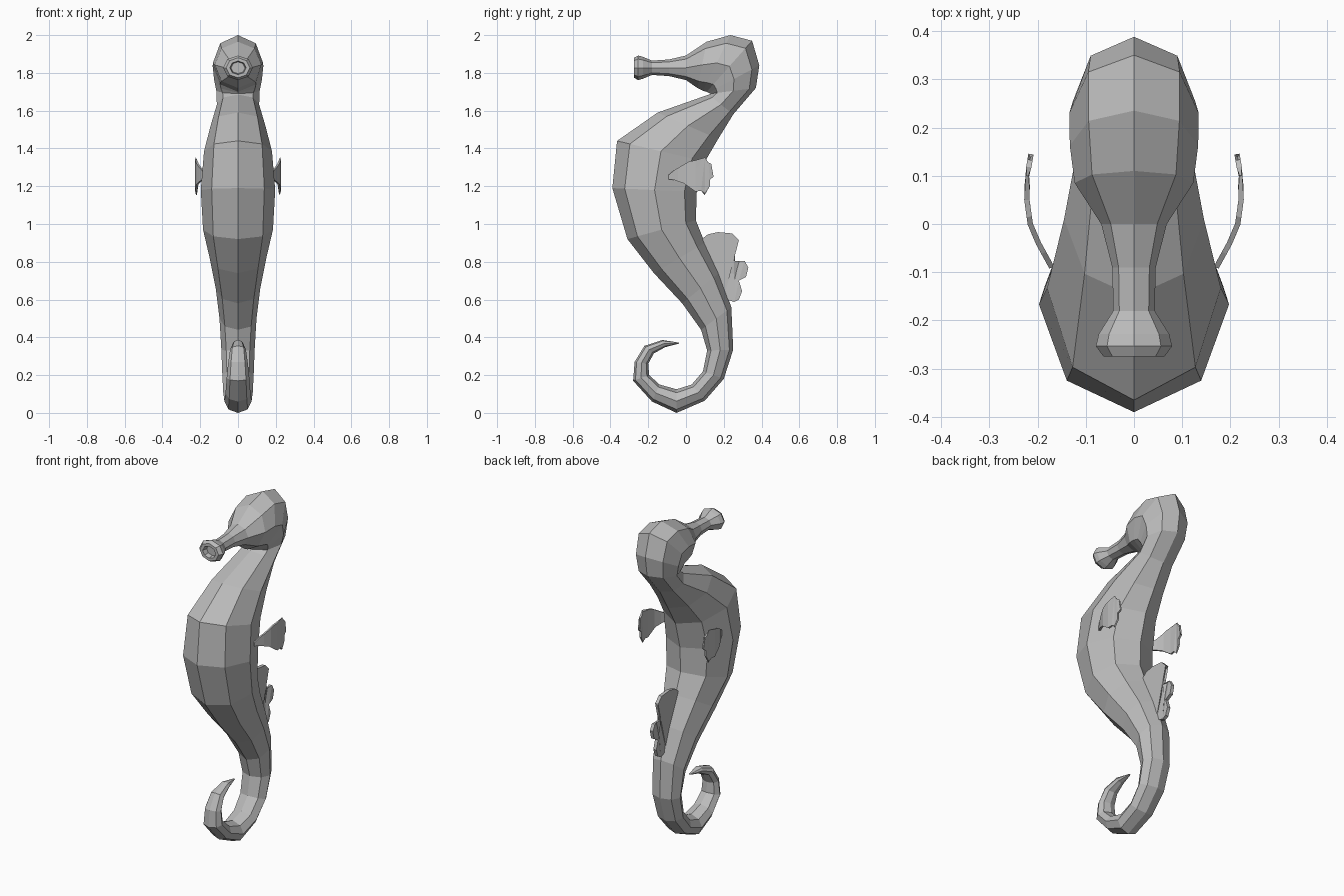
import bpy, bmesh, math

if "Cube" in bpy.data.objects:
    bpy.data.objects.remove(bpy.data.objects["Cube"])

grey = bpy.data.materials.new("soft_grey")
grey.diffuse_color = (0.5, 0.5, 0.5, 1)
grey.use_nodes = True
grey.node_tree.nodes["Principled BSDF"].inputs["Base Color"].default_value = grey.diffuse_color


def finish(name, bm):
    bmesh.ops.recalc_face_normals(bm, faces=bm.faces[:])
    mesh = bpy.data.meshes.new(name)
    bm.to_mesh(mesh)
    bm.free()
    mesh.materials.append(grey)
    obj = bpy.data.objects.new(name, mesh)
    bpy.context.collection.objects.link(obj)
    return obj


def loft(name, rings):
    """Skin eight-sided rings given as belly y, z / back y, z / half width."""
    bm = bmesh.new()
    loops = []
    for fy, fz, by, bz, w in rings:
        ring = []
        for k in range(8):
            a = math.tau * k / 8
            t = (1 - math.cos(a)) / 2
            ring.append(bm.verts.new((w * math.sin(a), fy + (by - fy) * t, fz + (bz - fz) * t)))
        loops.append(ring)
    for lo, hi in zip(loops, loops[1:]):
        for k in range(8):
            n = (k + 1) % 8
            bm.faces.new((lo[k], lo[n], hi[n], hi[k]))
    bm.faces.new(loops[0])
    bm.faces.new(loops[-1])
    return finish(name, bm)


# Curled tail, from the tip
tail = [
    (-.037, .367, -.037, .372, .006),
    (-.11, .348, -.125, .386, .028),
    (-.17, .315, -.22, .355, .042),
    (-.2, .26, -.272, .27, .052),
    (-.195, .2, -.28, .17, .06),
    (-.14, .15, -.18, .06, .066),
    (-.05, .125, -.05, 0, .072),
    (.03, .15, .1, .065, .078),
    (.09, .22, .2, .18, .083),
    (.112, .33, .25, .335, .088),
]
# Trunk, from the tail up to the chest
trunk = [
    (.08, .44, .24, .56, .098),
    (-.02, .58, .175, .74, .118),
    (-.17, .74, .1, .9, .15),
    (-.31, .92, .052, 1.02, .185),
    (-.39, 1.19, .057, 1.17, .197),
    (-.365, 1.44, .1, 1.33, .18),
    (-.15, 1.59, .17, 1.45, .145),
]
# Neck and head, fanned round the chin
head = [
    (.12, 1.685, .25, 1.58, .112),
    (.13, 1.69, .37, 1.72, .115),
    (.12, 1.695, .388, 1.84, .127),
    (.11, 1.70, .35, 1.97, .134),
    (.09, 1.705, .235, 2, .133),
    (.06, 1.72, .11, 1.965, .123),
]
# Snout with flared lip and hollow mouth: y, half height, half width round a level axis
snout = [(y, 1.827 - h, y, 1.827 + h, w) for y, h, w in (
    (0, .065, .068), (-.09, .044, .045), (-.18, .038, .043), (-.228, .058, .073),
    (-.253, .065, .079), (-.275, .053, .063), (-.275, .036, .043), (-.245, .031, .037))]
loft("body", tail + trunk + head + snout)


def fin(name, outline, thick, bend=None, cuts=(), side=1):
    """Thin scalloped plate drawn in the y-z plane, optionally bent sideways."""
    bm = bmesh.new()
    face = bm.faces.new([bm.verts.new((0, y, z)) for y, z in outline])
    bmesh.ops.triangulate(bm, faces=[face])
    for c in cuts:
        bmesh.ops.bisect_plane(bm, geom=bm.verts[:] + bm.edges[:] + bm.faces[:],
                               plane_co=(0, c, 0), plane_no=(0, 1, 0))
    if bend:
        for v in bm.verts:
            v.co.x = side * bend(v.co.y)
    obj = finish(name, bm)
    mod = obj.modifiers.new("thickness", 'SOLIDIFY')
    mod.thickness = thick
    mod.offset = 0
    return obj


# Side fins curve outward, then back
BEND = [(-.1, .165), (-.04, .198), (0, .215), (.05, .222), (.1, .221), (.16, .211)]


def bend(y):
    for (y0, x0), (y1, x1) in zip(BEND, BEND[1:]):
        if y <= y1:
            return x0 + (x1 - x0) * (y - y0) / (y1 - y0)
    return BEND[-1][1]


side_outline = [(-.09, 1.26), (-.06, 1.285), (.015, 1.33), (.1, 1.348), (.118, 1.325),
                (.133, 1.318), (.132, 1.285), (.145, 1.25), (.125, 1.235), (.125, 1.2),
                (.1, 1.158), (.08, 1.175), (.05, 1.172), (-.01, 1.215), (-.06, 1.233),
                (-.09, 1.237)]
for label, s in (("left", -1), ("right", 1)):
    fin(label + "_side_fin", side_outline, .011, bend, (-.04, 0, .05, .1), s)

# Back fin with three lobes, rooted inside the back
back_outline = [(.06, .9), (.115, .945), (.17, .957), (.245, .95), (.28, .915), (.26, .88),
                (.212, .835), (.255, .805), (.31, .805), (.33, .77), (.318, .72), (.28, .7),
                (.297, .645), (.28, .6), (.255, .587), (.2, .605), (.14, .72)]
fin("back_fin", back_outline, .02)
